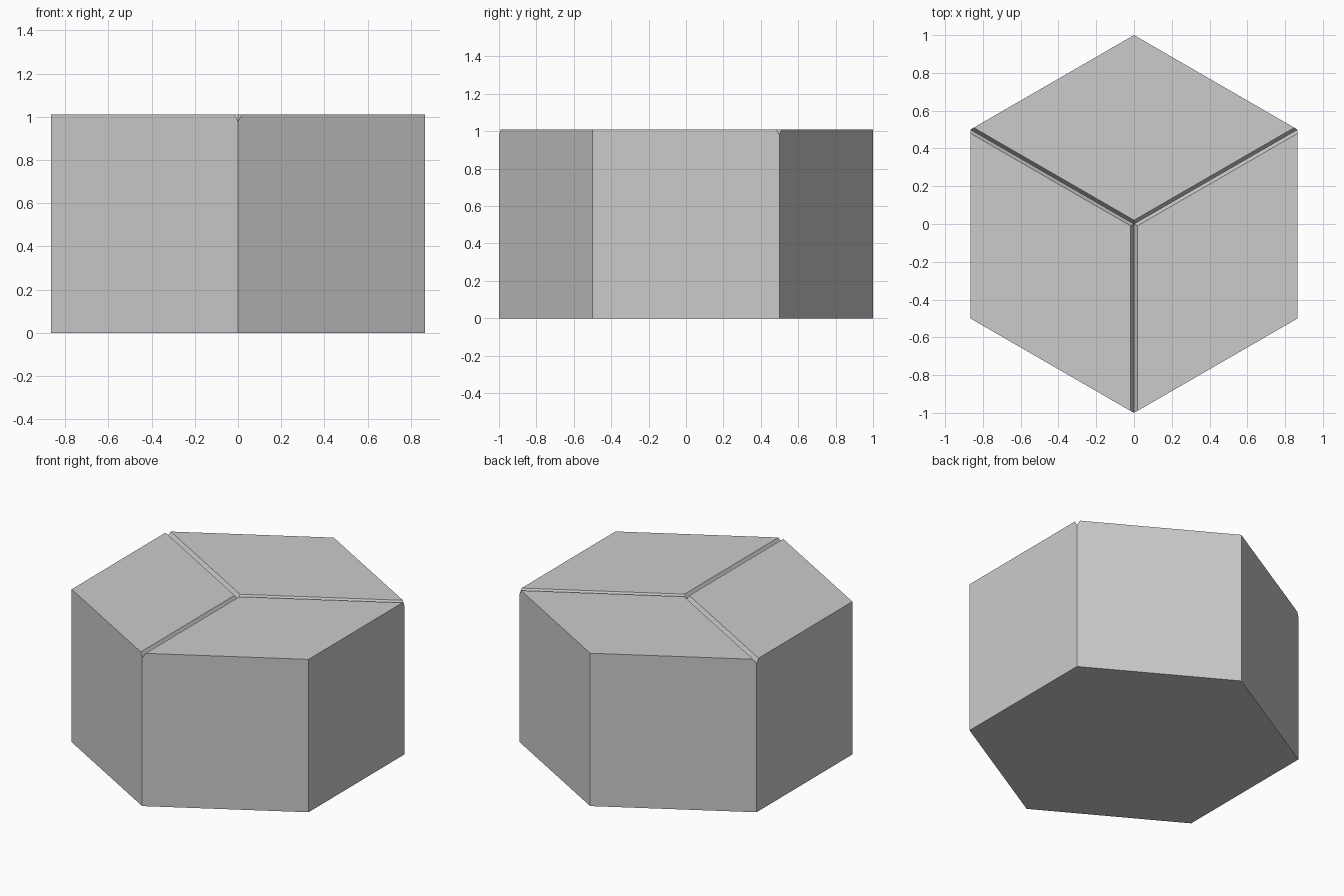
import bpy, bmesh
from math import cos, sin, radians
from mathutils import Vector

if "Cube" in bpy.data.objects:
    bpy.data.objects.remove(bpy.data.objects["Cube"])

TOP, LOW, HALF = 1.01, 0.98, 0.0175   # top height, groove floor, groove half width
STEP = HALF / sin(radians(60))


def polar(deg, z, r=1.0):
    return Vector((r * cos(radians(deg)), r * sin(radians(deg)), z))


bm = bmesh.new()


def face(*pts):
    bm.faces.new([bm.verts.new(p) for p in pts])


# three raised rhombus tiles with V-groove slopes and the walls below them
centre = Vector((0, 0, LOW))
for ang in (90, 210, 330):
    lo, hi = ang - 60, ang + 60
    tip = polar(ang, TOP)
    inner = polar(ang, TOP, STEP)
    a = polar(lo, TOP) + (tip - polar(lo, TOP)) * STEP
    c = polar(hi, TOP) + (tip - polar(hi, TOP)) * STEP
    face(inner, a, tip, c)
    face(centre, polar(lo, LOW), a, inner)
    face(centre, inner, c, polar(hi, LOW))
    face(polar(lo, 0), polar(ang, 0), tip, a, polar(lo, LOW))
    face(polar(ang, 0), polar(hi, 0), polar(hi, LOW), c, tip)

# flat hexagonal underside
face(*[polar(30 - 60 * k, 0) for k in range(6)])

bmesh.ops.remove_doubles(bm, verts=bm.verts, dist=0.0005)
bmesh.ops.recalc_face_normals(bm, faces=bm.faces)
mesh = bpy.data.meshes.new("grooved_hexagon_block")
bm.to_mesh(mesh)
bm.free()
bpy.context.collection.objects.link(bpy.data.objects.new("grooved_hexagon_block", mesh))
